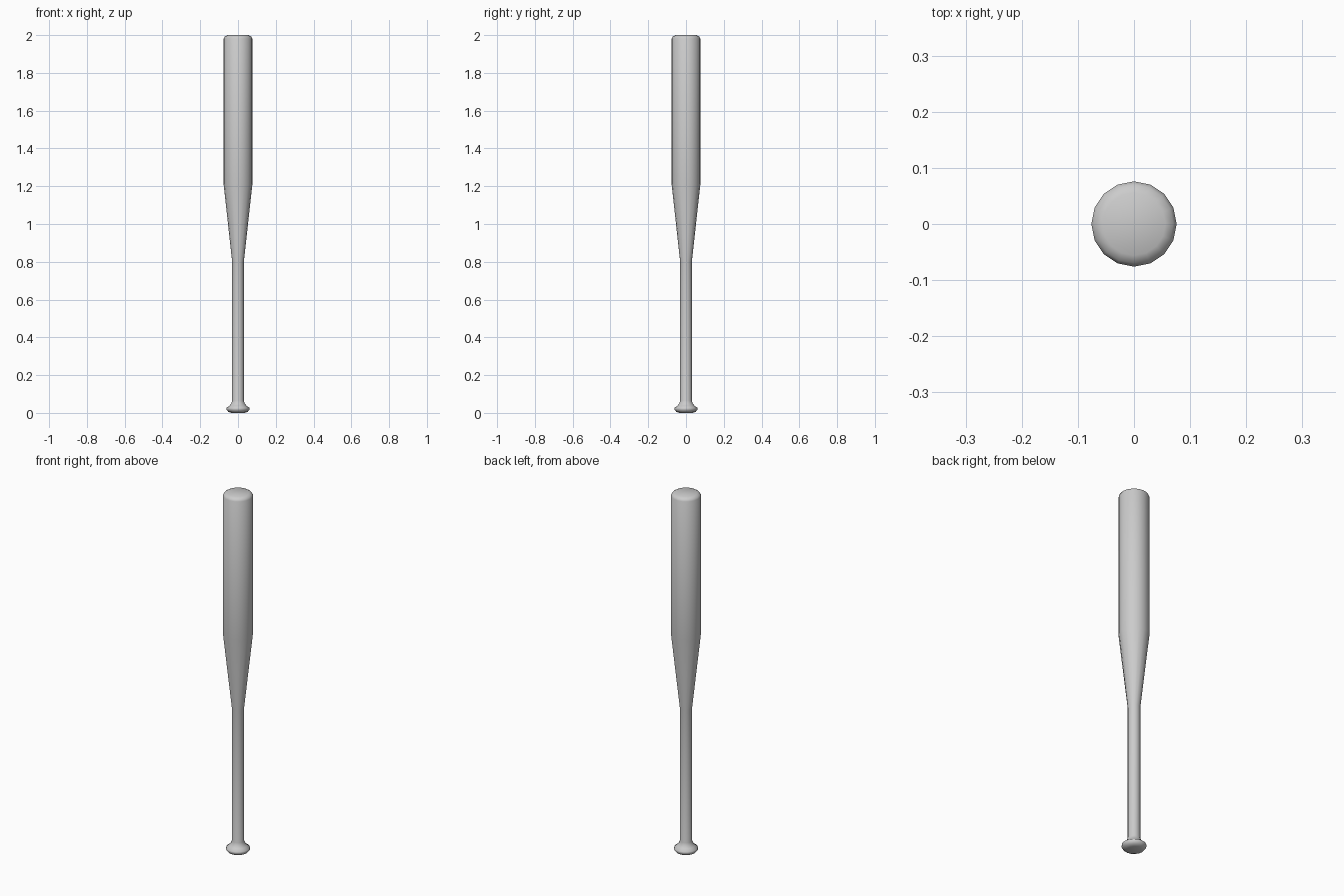
import bpy, bmesh
from math import cos, sin, tau

if "Cube" in bpy.data.objects:
    bpy.data.objects.remove(bpy.data.objects["Cube"])

SIDES = 16


def lathe(name, profile):
    """Revolve (radius, height) points around z and cap both ends."""
    bm = bmesh.new()
    rings = [[bm.verts.new((r * cos(tau * i / SIDES), r * sin(tau * i / SIDES), z))
              for i in range(SIDES)] for r, z in profile]
    for a, b in zip(rings, rings[1:]):
        for i in range(SIDES):
            j = (i + 1) % SIDES
            bm.faces.new((a[i], a[j], b[j], b[i]))
    bm.faces.new(rings[0][::-1])
    bm.faces.new(rings[-1])
    mesh = bpy.data.meshes.new(name)
    bm.to_mesh(mesh)
    bm.free()
    mesh.shade_smooth()
    obj = bpy.data.objects.new(name, mesh)
    bpy.context.collection.objects.link(obj)
    return obj


# One continuous bat: knob, slim grip, taper, barrel and rounded tip
lathe("baseball_bat", [
    (0.035, 0.0), (0.052, 0.006), (0.061, 0.018), (0.060, 0.027),   # knob
    (0.045, 0.038), (0.036, 0.05), (0.031, 0.065),                  # flare
    (0.031, 0.80),                                                  # grip
    (0.076, 1.21), (0.076, 1.982),                                  # barrel
    (0.070, 1.992), (0.056, 2.0),                                   # tip
])
